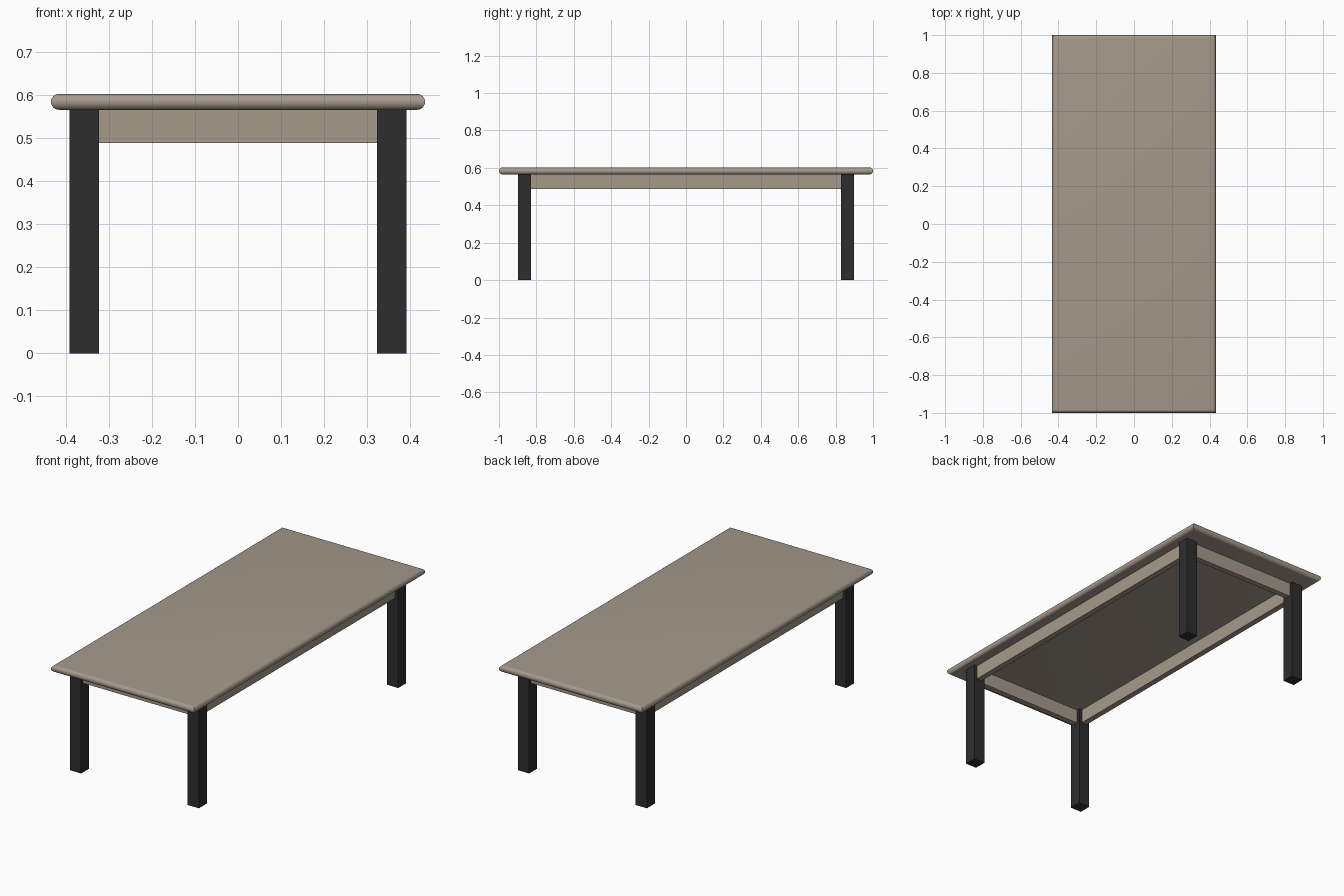
import bpy, bmesh, math

if "Cube" in bpy.data.objects:
    bpy.data.objects.remove(bpy.data.objects["Cube"])

TOP_X, TOP_Y = 0.434, 1.0        # tabletop half sizes
Z_TOP, Z_UNDER, Z_APRON = 0.602, 0.565, 0.488
LEG = 0.068                      # leg width
LEG_X, LEG_Y = 0.357, 0.863      # leg centres
RAIL = 0.032                     # apron thickness


def material(name, rgb):
    m = bpy.data.materials.new(name)
    m.diffuse_color = (*rgb, 1)
    m.use_nodes = True
    m.node_tree.nodes["Principled BSDF"].inputs["Base Color"].default_value = m.diffuse_color
    return m


wood = material("taupe_wood", (0.38, 0.32, 0.26))
black = material("black_paint", (0.027, 0.027, 0.027))


def add_object(name, bm, mat):
    bmesh.ops.recalc_face_normals(bm, faces=bm.faces)
    mesh = bpy.data.meshes.new(name)
    bm.to_mesh(mesh)
    bm.free()
    mesh.materials.append(mat)
    ob = bpy.data.objects.new(name, mesh)
    bpy.context.collection.objects.link(ob)
    return ob


def box(name, centre, size, mat):
    bm = bmesh.new()
    bmesh.ops.create_cube(bm, size=1)
    bmesh.ops.scale(bm, vec=size, verts=bm.verts)
    bmesh.ops.translate(bm, vec=centre, verts=bm.verts)
    return add_object(name, bm, mat)


# Tabletop: stacked rectangles following a half-round edge, mitred corners
bm = bmesh.new()
r = (Z_TOP - Z_UNDER) / 2
steps = 12
rings = []
for i in range(steps + 1):
    a = -math.pi / 2 + math.pi * i / steps
    inset, z = r * (1 - math.cos(a)), Z_UNDER + r + r * math.sin(a)
    x, y = TOP_X - inset, TOP_Y - inset
    rings.append([bm.verts.new((sx * x, sy * y, z))
                  for sx, sy in ((-1, -1), (1, -1), (1, 1), (-1, 1))])
for lo, hi in zip(rings, rings[1:]):
    for k in range(4):
        n = (k + 1) % 4
        bm.faces.new((lo[k], lo[n], hi[n], hi[k]))
bm.faces.new(rings[0][::-1])
bm.faces.new(rings[-1])
top = add_object("tabletop", bm, wood)
bpy.context.view_layer.objects.active = top
top.select_set(True)
bpy.ops.object.shade_smooth_by_angle(angle=math.radians(30))

# Four square legs
for sy, end in ((-1, "front"), (1, "back")):
    for sx, side in ((-1, "left"), (1, "right")):
        box(f"{end}_{side}_leg", (sx * LEG_X, sy * LEG_Y, Z_UNDER / 2),
            (LEG, LEG, Z_UNDER), black)

# Apron rails between the legs
zc, h = (Z_UNDER + Z_APRON) / 2, Z_UNDER - Z_APRON
for s, end, side in ((-1, "front", "left"), (1, "back", "right")):
    box(f"{end}_apron", (0, s * LEG_Y, zc), (2 * LEG_X - LEG, RAIL, h), wood)
    box(f"{side}_apron", (s * LEG_X, 0, zc), (RAIL, 2 * LEG_Y - LEG, h), wood)
